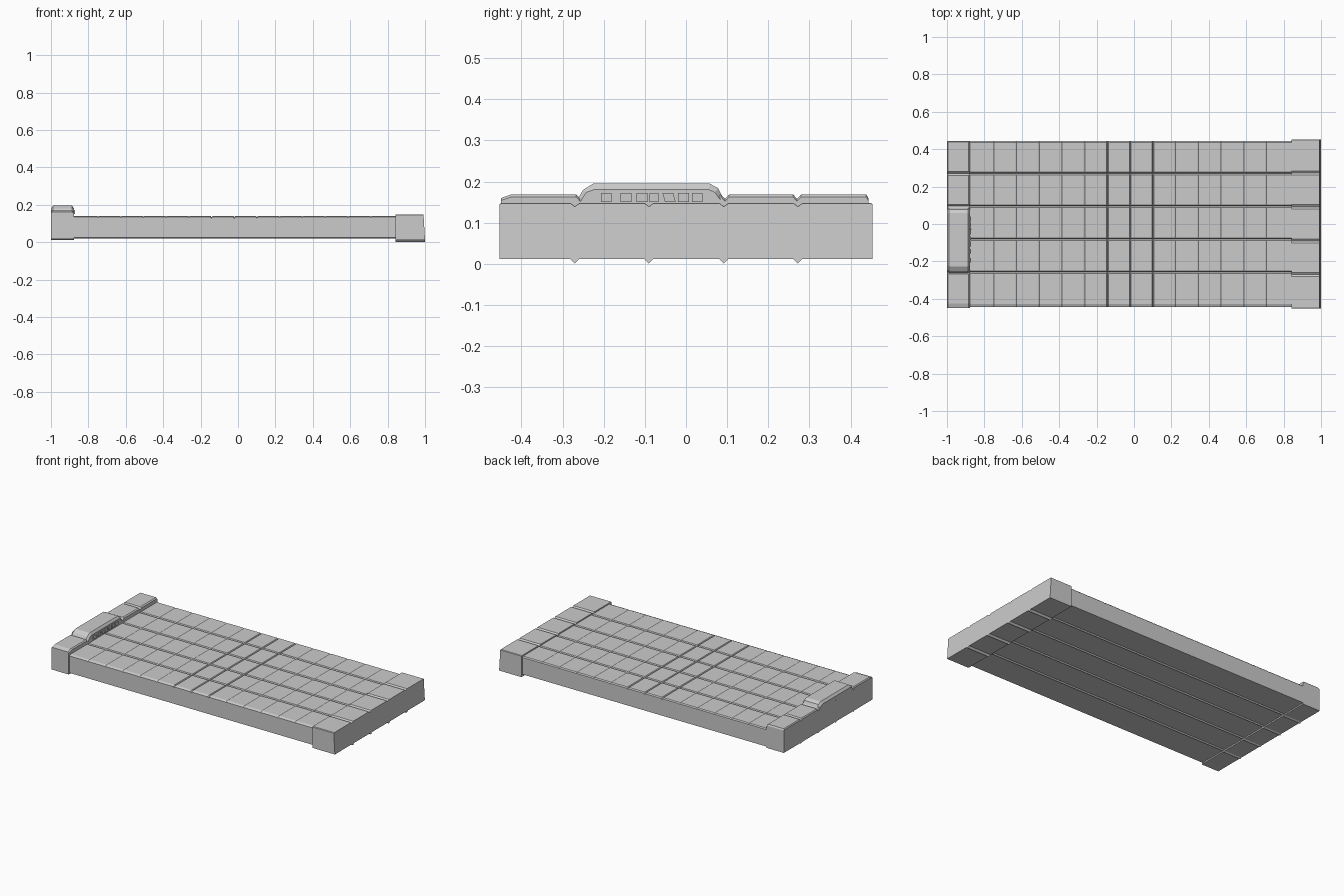
import bpy, bmesh

if "Cube" in bpy.data.objects:
    bpy.data.objects.remove(bpy.data.objects["Cube"])


def loft(name, sections):
    """Skin a list of matching closed sections and cap both ends."""
    bm = bmesh.new()
    rings = [[bm.verts.new(p) for p in s] for s in sections]
    n = len(rings[0])
    for a, b in zip(rings, rings[1:]):
        for i in range(n):
            j = (i + 1) % n
            bm.faces.new((a[i], a[j], b[j], b[i]))
    bm.faces.new(rings[0])
    bm.faces.new(rings[-1])
    bmesh.ops.recalc_face_normals(bm, faces=bm.faces[:])
    me = bpy.data.meshes.new(name)
    bm.to_mesh(me)
    bm.free()
    ob = bpy.data.objects.new(name, me)
    bpy.context.collection.objects.link(ob)
    return ob


def plank_profile(y0, y1, zb, zt, seams, half, depth, ridge, ch_front, ch_back, ch_z):
    """Cross-section: V grooves on top, small V ridges underneath."""
    p = [(y0, zb)]
    for s in seams:
        p += [(s - half, zb), (s, zb - ridge), (s + half, zb)]
    p += [(y1, zb), (y1, zt - ch_z), (y1 - ch_back, zt)]
    for s in reversed(seams):
        p += [(s + half, zt), (s, zt - depth), (s - half, zt)]
    p += [(y0 + ch_front, zt), (y0, zt - ch_z)]
    return p


def section(prof, x, drop=0.0, slant=0.0, zmid=0.08):
    return [(x - (slant if z > zmid else 0), y, z - (drop if z > zmid else 0))
            for y, z in prof]


seams = [-0.257, -0.081, 0.095, 0.27]
end_seams = [-0.27, -0.09, 0.092, 0.272]

# Main deck, with shallow and deep cross grooves
prof = plank_profile(-0.443, 0.443, 0.026, 0.140, seams, 0.007, 0.010, 0.007,
                     0.014, 0.006, 0.006)
secs = [section(prof, -0.89)]
pitch = 0.1215
for k in range(-6, 7):
    x = -0.02 + k * pitch
    deep = abs(k) <= 1
    drop, w = (0.008, 0.005) if deep else (0.003, 0.006)
    secs += [section(prof, x - w), section(prof, x, drop), section(prof, x + w)]
secs.append(section(prof, 0.85))
loft("plank_deck", secs)

# Taller end block
prof = plank_profile(-0.450, 0.443, 0.018, 0.169, seams, 0.010, 0.011, 0.006,
                     0.026, 0.005, 0.009)
loft("tall_end_block", [section(prof, -1.0, 0.006), section(prof, -0.995),
                        section(prof, -0.885), section(prof, -0.878, 0.006)])

# Wide end block with a slightly leaning outer face
prof = plank_profile(-0.453, 0.453, 0.012, 0.148, end_seams, 0.011, 0.008, 0.011,
                     0.004, 0.004, 0.003)
loft("wide_end_block", [section(prof, 0.842), section(prof, 0.99),
                        section(prof, 1.0, 0.001, 0.008)])

# Raised housing on the tall end
outer = [(-0.265, 0.155), (-0.25, 0.180), (-0.226, 0.195),
         (0.058, 0.195), (0.078, 0.184), (0.092, 0.155)]
inner = [(-0.255, 0.155), (-0.242, 0.174), (-0.222, 0.181),
         (0.054, 0.181), (0.070, 0.174), (0.084, 0.155)]
loft("raised_housing", [section(inner, -1.0), section(outer, -0.988),
                        section(outer, -0.888), section(inner, -0.877)])

# Row of small teeth along the inner face of the housing
for i, y in enumerate([-0.194, -0.146, -0.107, -0.078, -0.038, -0.006, 0.027]):
    w = 0.011 if i == 3 else 0.013
    lean = -0.006 if i == 4 else 0.0
    sq = [(y - w, 0.150), (y + w, 0.150), (y + w + lean, 0.172), (y - w + lean, 0.172)]
    loft(f"tooth_{i + 1}", [section(sq, -0.89), section(sq, -0.872)])
